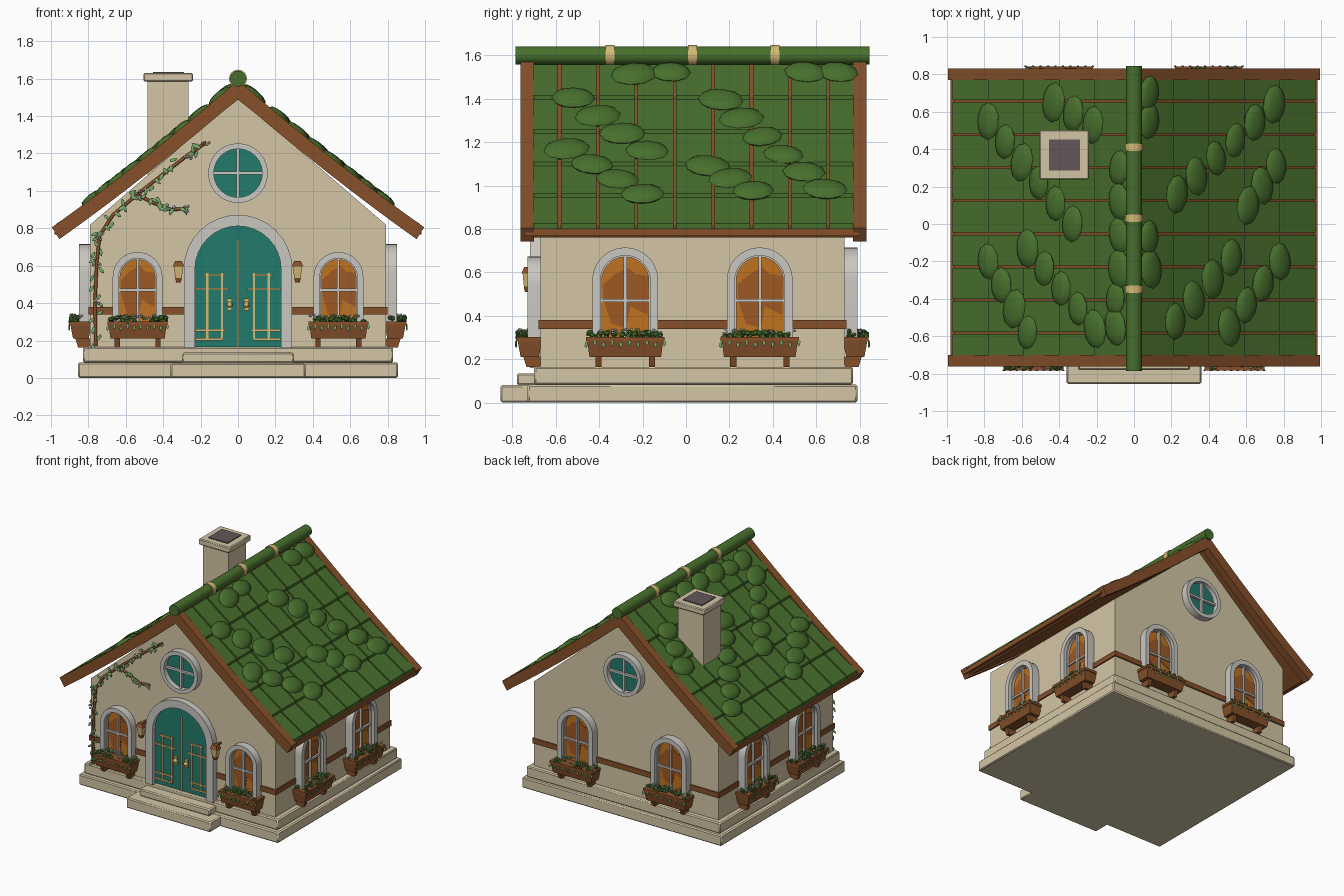
import bpy, bmesh, math, random
from mathutils import Matrix, Vector

random.seed(4)
if "Cube" in bpy.data.objects:
    bpy.data.objects.remove(bpy.data.objects["Cube"])


def material(name, *rgb):
    lin = [(c / 255 / 12.92) if c < 11 else ((c / 255 + 0.055) / 1.055) ** 2.4 for c in rgb]
    m = bpy.data.materials.new(name)
    m.use_nodes = True
    m.diffuse_color = (*lin, 1)
    m.node_tree.nodes["Principled BSDF"].inputs["Base Color"].default_value = (*lin, 1)
    return m


CREAM = material("cream plaster", 212, 198, 166)
STONE = material("pale stone", 202, 199, 192)
WOOD = material("brown wood", 134, 80, 42)
GREEN = material("roof green", 72, 112, 45)
TEAL = material("teal", 34, 122, 108)
AMBER = material("amber glass", 192, 114, 32)
DARK_AMBER = material("dark amber glass", 158, 88, 36)
LEAF = material("light leaf", 118, 176, 112)
GOLD = material("straw gold", 212, 186, 118)
SOOT = material("soot", 100, 87, 88)


# ---- helpers: shapes are lofted loops of points ----
def prism(pts, y0, y1):
    return [[(x, y, z) for x, z in pts] for y in (y0, y1)], False


def box(x0, x1, y0, y1, z0, z1):
    return prism([(x0, z0), (x1, z0), (x1, z1), (x0, z1)], y0, y1)


def band(outer, inner, y0, y1, closed=False):
    return [[(a, y0, b), (c, y0, d), (c, y1, d), (a, y1, b)]
            for (a, b), (c, d) in zip(outer, inner)], closed


def taper(cx, cy, low, high, z0, z1):
    return [[(cx + i * s[0], cy + j * s[1], z) for i, j in ((-1, -1), (1, -1), (1, 1), (-1, 1))]
            for s, z in ((low, z0), (high, z1))], False


def finish(name, mat, bm, place):
    mesh = bpy.data.meshes.new(name)
    bmesh.ops.recalc_face_normals(bm, faces=bm.faces)
    bm.to_mesh(mesh)
    bm.free()
    mesh.materials.append(mat)
    ob = bpy.data.objects.new(name, mesh)
    ob.matrix_world = place
    bpy.context.collection.objects.link(ob)
    return ob


def build(name, mat, shapes, place=Matrix(), bevel=0):
    bm = bmesh.new()
    for rings, closed in shapes:
        loops = [[bm.verts.new(p) for p in r] for r in rings]
        pairs = list(zip(loops, loops[1:])) + ([(loops[-1], loops[0])] if closed else [])
        for a, b in pairs:
            for i in range(len(a)):
                bm.faces.new((a[i - 1], a[i], b[i], b[i - 1]))
        if not closed:
            bm.faces.new(loops[0])
            bm.faces.new(loops[-1])
    ob = finish(name, mat, bm, place)
    if bevel:
        mod = ob.modifiers.new("soft_edges", 'BEVEL')
        mod.width = bevel
    return ob


def blobs(name, mat, matrices, place=Matrix(), detail=1):
    bm = bmesh.new()
    for m in matrices:
        bmesh.ops.create_icosphere(bm, subdivisions=detail, radius=1, matrix=m)
    return finish(name, mat, bm, place)


def speck(x, y, z, sx, sy, sz, turn=0):
    return (Matrix.Translation((x, y, z)) @ Matrix.Rotation(turn, 4, 'Y')
            @ Matrix.Diagonal((sx, sy, sz, 1)))


def circle(cx, cz, r, n=24):
    return [(cx + r * math.cos(i * math.tau / n), cz + r * math.sin(i * math.tau / n)) for i in range(n)]


def arch(cx, r, foot, spring, n=16):
    curve = [(cx + r * math.cos(i * math.pi / n), spring + r * math.sin(i * math.pi / n))
             for i in range(n + 1)]
    return [(cx + r, foot)] + curve + [(cx - r, foot)]


def facade(angle, dist):
    return (Matrix.Translation((0, 0.03, 0)) @ Matrix.Rotation(math.radians(angle), 4, 'Z')
            @ Matrix.Translation((0, -dist, 0)))


FRONT, BACK = facade(0, 0.7), facade(180, 0.7)
RIGHT, LEFT = facade(90, 0.79), facade(-90, 0.79)

# ---- base, steps and walls ----
build("lower_plinth", CREAM, [box(-.855, .855, -.73, .79, 0, .083)], bevel=.008)
build("upper_plinth", CREAM, [box(-.83, .83, -.7, .77, .083, .165)], bevel=.008)
build("lower_step", CREAM, [box(-.36, .36, -.855, -.6, 0, .08)], bevel=.008)
build("upper_step", CREAM, [box(-.3, .3, -.78, -.6, .08, .135)], bevel=.008)
build("walls", CREAM, [prism([(-.79, .16), (.79, .16), (.79, .82), (0, 1.5), (-.79, .82)], -.67, .73)])
build("wall_rail", WOOD, [box(-.8, .8, -.68, .74, .34, .38)])


# ---- roof ----
def roof_z(x):
    return 1.57 - .87 * abs(x) + .08 * x * x


def roof_strip(reach, lift, drop, y0, y1):
    xs = [reach * i / 8 for i in range(-8, 9)]
    top = [(x, roof_z(x) + lift) for x in xs]
    low = [(x - math.copysign(.5 * drop, x) if x else 0, z - (.8 if x else 1.3) * drop) for x, z in top]
    return band(top, low, y0, y1)


build("roof_boards", WOOD, [roof_strip(.97, -.004, .045, -.73, .8)])
build("gable_trim", WOOD, [roof_strip(.995, .022, .08, a, a + .062) for a in (-.763, .769)])
build("eave_trim", WOOD, [box(s * .97 - .012, s * .97 + .012, -.74, .8, .767, .803) for s in (-1, 1)])
tiles = []
for s in (-1, 1):
    for row in range(5):
        a, b = .02 + .19 * row, .21 + .19 * row
        prof = [(s * a, roof_z(a) + .006), (s * b, roof_z(b) + .024),
                (s * b, roof_z(b) - .005), (s * a, roof_z(a) - .01)]
        for col in range(9):
            y = -.76 + .177 * col
            tiles.append(prism(prof, max(y + .006, -.705), min(y + .171, .772)))
build("roof_tiles", GREEN, tiles)
build("ridge_pole", GREEN, [prism(circle(0, 1.6, .042), -.785, .845)])
build("ridge_bands", GOLD, [prism(circle(0, 1.6, .048), y - .02, y + .02) for y in (-.35, .03, .41)])

# moss clumps in diagonal rows: start, end, count
rows = [((.08, .7), (.08, .55), 2), ((.08, -.07), (.09, -.24), 2), ((.75, .64), (.23, .16), 6),
        ((.76, .31), (.61, .1), 3), ((.78, -.2), (.51, -.55), 4), ((.52, -.18), (.22, -.52), 4),
        ((-.78, .55), (-.33, 0), 6), ((-.43, .65), (-.22, .53), 3), ((-.78, -.2), (-.57, -.58), 4),
        ((-.57, -.13), (-.21, -.56), 5), ((-.1, -.55), (-.1, -.4), 2), ((-.08, -.24), (-.08, .3), 4)]
moss = []
for (xa, ya), (xb, yb), n in rows:
    for i in range(n):
        t = i / (n - 1)
        x, y = xa + (xb - xa) * t, ya + (yb - ya) * t
        pitch = math.copysign(math.atan(.87 - .16 * abs(x)), x)
        size = random.uniform(.9, 1.08)
        moss.append(Matrix.Translation((x, y, roof_z(x) + .022)) @ Matrix.Rotation(pitch, 4, 'Y')
                    @ Matrix.Rotation(random.uniform(-.25, .25), 4, 'Z')
                    @ Matrix.Diagonal((.07 * size, .1 * size, .024, 1)))
blobs("moss_clumps", GREEN, moss, detail=2)

# ---- chimney ----
build("chimney", CREAM, [box(-.483, -.265, .262, .478, .95, 1.6)])
build("chimney_cap", CREAM, [box(-.505, -.24, .238, .502, 1.585, 1.63)], bevel=.006)
build("chimney_opening", SOOT, [box(-.455, -.29, .287, .453, 1.6, 1.637)])


# ---- windows with planters ----
def window(place, cx, r, edge, spring, half):
    build("window_surround", STONE, [band(arch(cx, r + edge, .29, spring), arch(cx, r, .29, spring), 0, -.06)], place)
    build("window_glass", AMBER, [prism(arch(cx, r, .29, spring), 0, -.016)], place)
    shade = [(-.55, -.2), (.05, -.22), (.2, -.12), (.9, -.16), (.93, .02), (.4, .03), (.1, .06),
             (-.4, .03), (-.9, -.02), (-.85, -.1)]
    build("window_shade", DARK_AMBER, [prism([(cx + r * a, spring + b) for a, b in shade], -.015, -.02)], place)
    build("window_bars", STONE, [box(cx - .007, cx + .007, -.015, -.035, .29, spring + r),
                                 box(cx - r, cx + r, -.015, -.034, .463, .477),
                                 band(arch(cx, r, .29, spring), arch(cx, r - .007, .29, spring), -.015, -.035)], place)
    build("planter", WOOD, [taper(cx, -.05, (half - .015, .042), (half - .005, .056), .21, .285),
                            taper(cx, -.052, (half, .06), (half, .06), .283, .303)]
          + [taper(cx + s * half * .68, -.035, (.014, .03), (.014, .045), .163, .212) for s in (-1, 1)], place)

    def sprinkle(n, lo, hi, size):
        return [speck(cx + random.uniform(-.95, .95) * half, random.uniform(-.105, -.02), random.uniform(lo, hi),
                      size * 1.4, size, size, random.uniform(-1, 1)) for _ in range(n)]
    blobs("planter_greens", GREEN, sprinkle(32, .3, .325, .013), place)
    blobs("planter_flowers", STONE, sprinkle(16, .318, .338, .007), place)
    hanging = [speck(cx + half * (i / 4.5 - 1), -.113, .266 + .008 * (i % 2), .008, .005, .015) for i in range(10)]
    blobs("planter_leaves", LEAF, hanging + sprinkle(12, .312, .335, .008), place)


for s in (-1, 1):
    window(FRONT, s * .537, .1, .033, .54, .16)
    window(BACK, s * .4, .115, .037, .563, .18)
    for side in (LEFT, RIGHT):
        window(side, s * .31, .115, .037, .563, .18)

for place in (FRONT, BACK):
    build("round_window_ring", STONE, [band(circle(0, 1.095, .16), circle(0, 1.095, .13), 0, -.055, True)], place)
    build("round_window_glass", TEAL, [prism(circle(0, 1.095, .132), 0, -.015)], place)
    build("round_window_bars", STONE, [box(-.008, .008, -.01, -.035, .965, 1.225),
                                       box(-.13, .13, -.01, -.034, 1.087, 1.103)], place)

# ---- door ----
build("door_surround", STONE, [band(arch(0, .29, .16, .582), arch(0, .23, .16, .582), 0, -.05)], FRONT)
build("door", TEAL, [prism(arch(0, .232, .16, .582), 0, -.016)], FRONT)
straps = [box(-.006, .006, -.01, -.026, .165, .74)]
for s in (-1, 1):
    for x in (.165, .085):
        straps.append(box(s * x - .006, s * x + .006, -.01, -.024, .2, .56))
    for x0, x1, z in ((.07, .185, .55), (.05, .228, .475), (.07, .228, .255), (.08, .228, .207)):
        straps.append(box(s * x0, s * x1, -.01, -.027, z - .006, z + .006))
    straps.append(box(s * .045 - .013, s * .045 + .013, -.01, -.03, .36, .425))
build("door_straps", GOLD, straps, FRONT)
blobs("door_handles", GOLD, [speck(s * .045, -.035, .392, .016, .016, .016) for s in (-1, 1)], FRONT, 2)

# ---- lanterns ----
for s in (-1, 1):
    x = s * .318
    build("lantern_frame", WOOD, [taper(x, -.06, (.031, .028), (.018, .016), .595, .625),
                                  taper(x, -.06, (.012, .012), (.018, .018), .51, .535),
                                  box(x - .008, x + .008, 0, -.06, .61, .622)], FRONT)
    build("lantern_glass", GOLD, [taper(x, -.06, (.017, .017), (.025, .023), .533, .597)], FRONT)

# ---- climbing vine ----
stem = [(-.76, .17), (-.765, .4), (-.755, .62), (-.74, .76), (-.67, .87), (-.54, .98), (-.4, 1.09), (-.27, 1.19), (-.17, 1.26)]
branch = [(-.54, .98), (-.45, .935), (-.36, .9), (-.28, .905)]
curve = bpy.data.curves.new("vine_stems", 'CURVE')
curve.dimensions = '3D'
curve.bevel_depth, curve.bevel_resolution = .01, 1
leaves, blooms = [], []
for path in (stem, branch):
    spline = curve.splines.new('POLY')
    spline.points.add(len(path) - 1)
    for p, (x, z) in zip(spline.points, path):
        p.co = (x, -.012, z, 1)
    for a, b in zip(path, path[1:]):
        for i in range(5):
            p = Vector(a).lerp(Vector(b), i / 5)
            side = random.choice((-1, 1)) * random.uniform(.012, .028)
            leaves.append(speck(p.x + side, -.025, p.y + random.uniform(-.015, .015),
                                .01, .006, .021, random.uniform(-1.2, 1.2)))
for x, z in (stem[1], stem[2], stem[3], stem[5], stem[7], stem[8], branch[2], branch[3]):
    blooms += [speck(x + random.uniform(-.02, .02), -.034, z + random.uniform(-.02, .02),
                     .009, .007, .009) for _ in range(4)]
curve.materials.append(WOOD)
vine = bpy.data.objects.new("vine_stems", curve)
vine.matrix_world = FRONT
bpy.context.collection.objects.link(vine)
blobs("vine_leaves", LEAF, leaves, FRONT)
blobs("vine_flowers", STONE, blooms, FRONT)

# ---- smooth curved parts, keep hard edges ----
bpy.ops.object.select_all(action='DESELECT')
for ob in bpy.context.scene.objects:
    if ob.type == 'MESH':
        ob.select_set(True)
        bpy.context.view_layer.objects.active = ob
bpy.ops.object.shade_smooth_by_angle(angle=math.radians(35))
